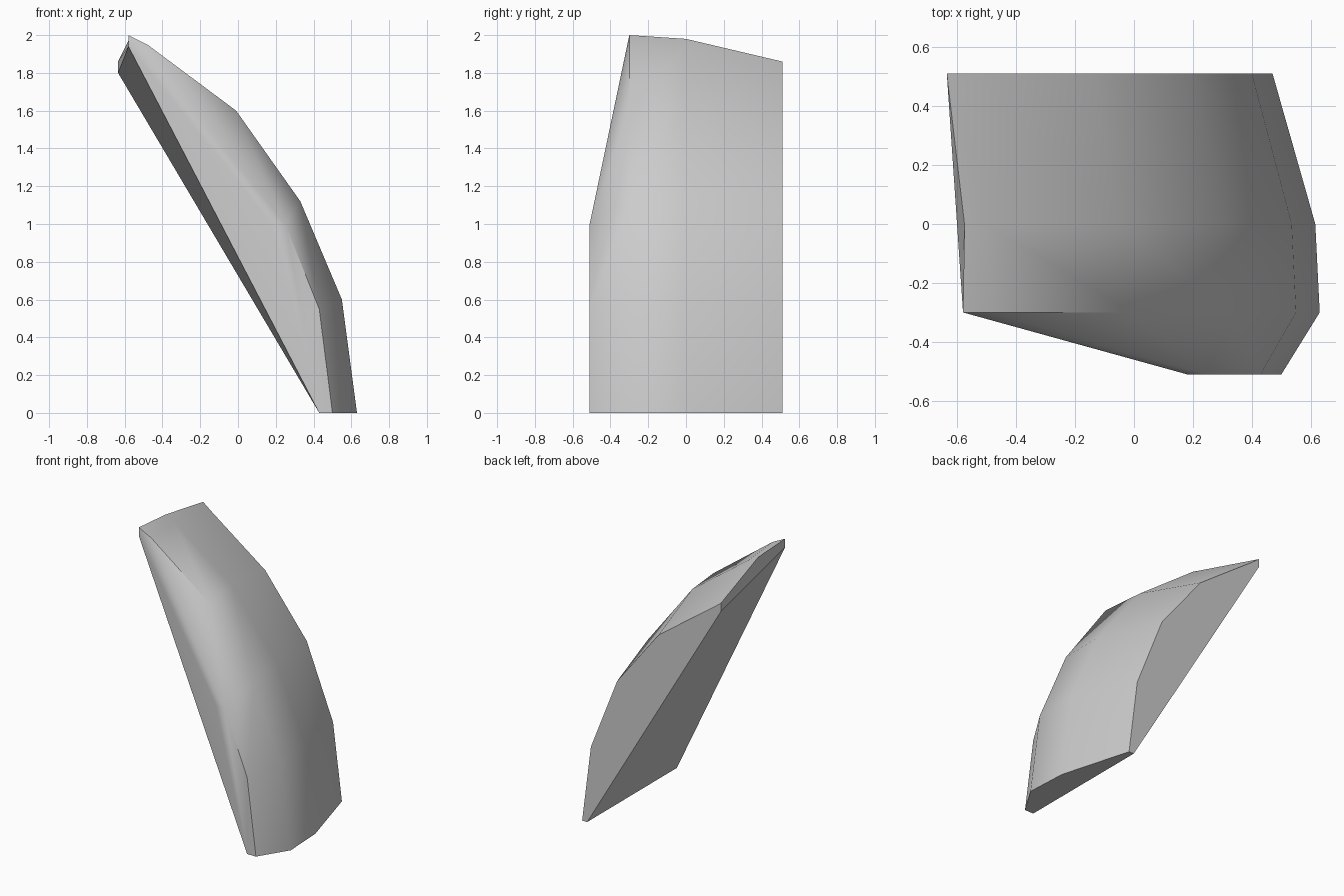
import bpy, bmesh, math

if "Cube" in bpy.data.objects:
    bpy.data.objects.remove(bpy.data.objects["Cube"])

# outer curve at three depths (x, z), from the tip down to the ground
sections = [
    (0.51, [(-0.635, 1.86), (-0.57, 1.81), (-0.14, 1.50), (0.19, 1.08), (0.40, 0.55), (0.47, 0)]),
    (0.00, [(-0.575, 1.98), (-0.50, 1.94), (-0.05, 1.61), (0.305, 1.15), (0.535, 0.62), (0.615, 0)]),
    (-0.30, [(-0.58, 2.00), (-0.48, 1.95), (-0.01, 1.60), (0.33, 1.12), (0.55, 0.60), (0.63, 0)]),
]

bm = bmesh.new()
grid = [[bm.verts.new((x, y, z)) for x, z in prof] for y, prof in sections]
back, mid, front = grid

# truncated front cap and inner corners
cap = [bm.verts.new((x, -0.51, z)) for x, z in
       [(0.18, 1.0), (0.25, 1.0), (0.43, 0.55), (0.50, 0), (0.43, 0)]]
back_tip = bm.verts.new((-0.635, 0.51, 1.80))
back_foot = bm.verts.new((0.43, 0.51, 0))
front_tip = bm.verts.new((-0.58, -0.30, 1.94))

# curved outer shell
for a, b in zip(grid, grid[1:]):
    for i in range(5):
        bm.faces.new((a[i], a[i + 1], b[i + 1], b[i]))

# chamfer beside the front cap, and the cap itself
for i in (3, 4):
    bm.faces.new((front[i], front[i + 1], cap[i - 1], cap[i - 2]))
bm.faces.new(cap)

# slanted front facets
for f in [(front_tip, cap[0], cap[4]), (front_tip, front[0], cap[0]),
          (front[0], cap[1], cap[0]), (front[0], front[1], cap[1]),
          (front[1], front[2], cap[1]), (front[2], front[3], cap[1])]:
    bm.faces.new(f)

# back side, flat underside, tip end and bottom
bm.faces.new(back + [back_foot, back_tip])
bm.faces.new((back_tip, back_foot, cap[4], front_tip))
bm.faces.new((back_tip, back[0], mid[0], front[0], front_tip))
bm.faces.new((back_foot, back[5], mid[5], front[5], cap[3], cap[4]))
bmesh.ops.recalc_face_normals(bm, faces=bm.faces[:])

mesh = bpy.data.meshes.new("curved_armor_plate")
bm.to_mesh(mesh)
bm.free()
plate = bpy.data.objects.new("curved_armor_plate", mesh)
bpy.context.collection.objects.link(plate)
bpy.context.view_layer.objects.active = plate
plate.select_set(True)
bpy.ops.object.shade_smooth_by_angle(angle=math.radians(38))
